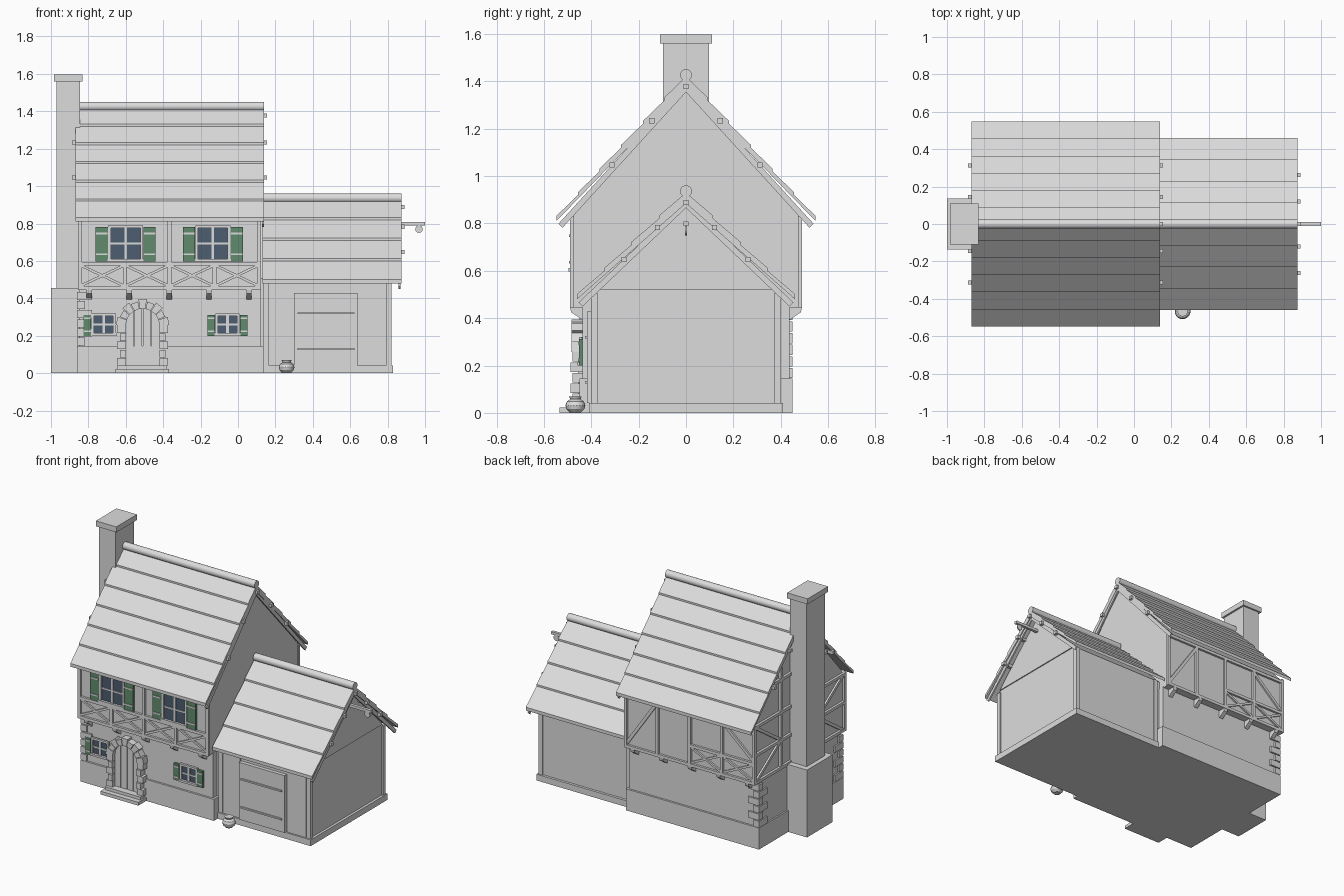
import bpy, bmesh, math
from mathutils import Vector

cube = bpy.data.objects.get("Cube")
if cube:
    bpy.data.objects.remove(cube)


def material(name, rgb):
    m = bpy.data.materials.new(name)
    m.use_nodes = True
    m.diffuse_color = (*rgb, 1)
    m.node_tree.nodes["Principled BSDF"].inputs["Base Color"].default_value = (*rgb, 1)
    return m


GREY = material("plaster_grey", (0.72, 0.72, 0.72))
GREEN = material("shutter_green", (0.12, 0.26, 0.155))
GLASS = material("window_blue", (0.075, 0.11, 0.16))


class Part:
    """Collects simple solids into one named object."""

    def __init__(self, name, mat=GREY):
        self.name, self.mat, self.bm = name, mat, bmesh.new()

    def loft(self, a, b):
        va, vb = ([self.bm.verts.new(p) for p in ring] for ring in (a, b))
        self.bm.faces.new(va)
        self.bm.faces.new(vb[::-1])
        for i in range(len(va)):
            j = (i + 1) % len(va)
            self.bm.faces.new((va[j], va[i], vb[i], vb[j]))
        return self

    def box(self, x0, x1, y0, y1, z0, z1):
        ring = ((x0, y0), (x1, y0), (x1, y1), (x0, y1))
        return self.loft([(x, y, z0) for x, y in ring], [(x, y, z1) for x, y in ring])

    def along_x(self, yz, x0, x1):
        return self.loft([(x0, y, z) for y, z in yz], [(x1, y, z) for y, z in yz])

    def along_y(self, xz, y0, y1):
        return self.loft([(x, y0, z) for x, z in xz], [(x, y1, z) for x, z in xz])

    def bar(self, p, q, normal, width=0.02, depth=0.018):
        # timber from p to q, standing out of a wall along its normal
        p, q, n = Vector(p), Vector(q), Vector(normal)
        s = n.cross(q - p).normalized() * width / 2
        rings = [[e - s, e + s, e + s + n * depth, e - s + n * depth] for e in (p, q)]
        return self.loft(*rings)

    def done(self, smooth=False):
        bmesh.ops.recalc_face_normals(self.bm, faces=self.bm.faces)
        me = bpy.data.meshes.new(self.name)
        self.bm.to_mesh(me)
        self.bm.free()
        ob = bpy.data.objects.new(self.name, me)
        bpy.context.collection.objects.link(ob)
        me.materials.append(self.mat)
        if smooth:
            bpy.ops.object.select_all(action='DESELECT')
            ob.select_set(True)
            bpy.context.view_layer.objects.active = ob
            bpy.ops.object.shade_smooth_by_angle(angle=math.radians(40))
        return ob


def circle(r, n, cy=0, cz=0):
    return [(cy + r * math.cos(2 * math.pi * i / n), cz + r * math.sin(2 * math.pi * i / n)) for i in range(n)]


def roof(name, x0, x1, half, eave, apex, courses, thick=0.045, step=0.012):
    # saw-toothed tile courses, mirrored over the ridge
    part = Part(name + "_roof")
    for s in (-1, 1):
        outer = []
        for i in range(courses):
            for t, lift in ((i / courses, step), ((i + 1) / courses, 0)):
                outer.append((s * half * (1 - t), eave + (apex - eave) * t + lift))
        part.along_x(outer + [(0, apex - thick), (s * half, eave - 0.01)], x0, x1)
    part.done()
    Part(name + "_ridge").along_x(circle(0.025, 20, 0, apex + 0.006), x0, x1).done(True)


def purlins(name, x0, x1, spots):
    part = Part(name)
    for y, z in spots:
        for s in ((-1, 1) if y else (1,)):
            part.box(x0, x1, s * y - 0.011, s * y + 0.011, z - 0.011, z + 0.011)
    part.done()


# main house shell
Part("stone_plinth").box(-0.86, 0.135, -0.45, 0.45, 0, 0.145).done()
Part("ground_floor_wall").box(-0.85, 0.12, -0.437, 0.437, 0.1, 0.45).done()
Part("upper_floor_wall").along_x([(-0.475, 0.445), (0.475, 0.445), (0.475, 0.84), (0, 1.385), (-0.475, 0.84)],
                                 -0.84, 0.115).done()
roof("main", -0.87, 0.14, 0.547, 0.82, 1.42, 6)
spots = ((0, 1.378), (0.145, 1.233), (0.312, 1.047))
purlins("main_purlins", -0.888, 0.155, spots)

# timber frame on front and back
posts = [-0.845, -0.606, -0.366, -0.125, 0.112]
for s, side in ((-1, "front"), (1, "back")):
    t = Part(side + "_timbers")
    y, n = s * 0.472, (0, s, 0)
    for z in (0.455, 0.82):
        t.bar((-0.855, y, z), (0.122, y, z), n)
    for i, x in enumerate(posts):
        tall = s > 0 or i % 2 == 0
        t.bar((x, y, 0.445), (x, y, 0.83 if tall else 0.59), n)
    for i in range(4):
        a, b = posts[i], posts[i + 1]
        if s < 0 or i < 2:
            t.bar((a, y, 0.585), (b, y, 0.585), n)
            t.bar((a, y, 0.465), (b, y, 0.578), n, 0.014, 0.014)
            t.bar((a, y, 0.578), (b, y, 0.465), n, 0.014, 0.012)
    if s > 0:
        t.bar((posts[0], y, 0.6), (posts[1], y, 0.81), n, depth=0.014)
        t.bar((posts[4], y, 0.465), (posts[3], y, 0.81), n, depth=0.014)
    t.done()
    # sloped brackets carrying the overhang
    b = Part(side + "_brackets")
    for i in range(5):
        x = -0.795 + i * 0.2135
        b.along_x([(s * 0.43, 0.45), (s * 0.49, 0.45), (s * 0.485, 0.425), (s * 0.44, 0.395), (s * 0.43, 0.395)],
                  x - 0.014, x + 0.014)
    b.done()

# timber frame on the chimney gable
t = Part("left_gable_timbers")
x, n = -0.838, (-1, 0, 0)
for z, half in ((0.455, 0.49), (0.64, 0.48), (0.83, 0.48), (1.05, 0.29)):
    t.bar((x, -half, z), (x, half, z), n)
for s in (-1, 1):
    t.bar((x, s * 0.48, 0.45), (x, s * 0.48, 0.84), n)
    t.bar((x, s * 0.2, 0.45), (x, s * 0.2, 1.13), n)
    t.bar((x, s * 0.46, 0.46), (x, s * 0.21, 0.63), n, depth=0.014)
    t.bar((x, s * 0.46, 0.82), (x, s * 0.21, 0.65), n, depth=0.014)
t.done()

# corner stones on the left corners
q = Part("corner_stones")
for s in (-1, 1):
    for i in range(6):
        z = 0.147 + i * 0.049
        lx, ly = (0.08, 0.045) if i % 2 else (0.042, 0.09)
        ya, yb = sorted((s * 0.45, s * (0.45 - ly)))
        q.box(-0.86, -0.86 + lx, ya, yb, z, z + 0.043)
q.done()

# chimney
c = Part("chimney")
c.box(-0.97, -0.845, -0.098, 0.098, 0, 1.565)
c.box(-1.0, -0.84, -0.137, 0.137, 0, 0.455)
c.box(-0.985, -0.832, -0.11, 0.11, 1.56, 1.597)
c.done()


# windows with shutters
def window(name, x, z0, z1, half, y, shut, sides=(-1, 1)):
    f = 0.014
    Part(name + "_glass", GLASS).box(x - half, x + half, y - 0.004, y + 0.02, z0, z1).done()
    p = Part(name + "_frame")
    for s in (-1, 1):
        a, b = sorted((x + s * half, x + s * (half - f)))
        p.box(a, b, y - 0.014, y, z0, z1)
    p.box(x - half, x + half, y - 0.014, y, z1 - f, z1)
    p.box(x - half - 0.004, x + half + 0.004, y - 0.02, y, z0, z0 + f)
    zm = (z0 + z1) / 2
    p.box(x - 0.007, x + 0.007, y - 0.01, y, z0, z1)
    p.box(x - half, x + half, y - 0.009, y, zm - 0.005, zm + 0.005)
    p.done()
    leaf, slat = Part(name + "_shutters", GREEN), Part(name + "_shutter_battens")
    for s in sides:
        a, b = sorted((x + s * half, x + s * (half + shut)))
        leaf.box(a + 0.002, b - 0.002, y - 0.014, y + 0.01, z0, z1 - 0.008)
        for k in (0.2, 0.78):
            z = z0 + (z1 - z0) * k
            slat.box(a + 0.004, b - 0.004, y - 0.019, y, z - 0.005, z + 0.005)
    leaf.done()
    slat.done()


for x, label in ((-0.601, "left"), (-0.134, "right")):
    window("upper_window_" + label, x, 0.597, 0.79, 0.093, -0.476, 0.07)
window("lower_window_left", -0.718, 0.2, 0.32, 0.065, -0.438, 0.045, (-1,))
window("lower_window_right", -0.056, 0.2, 0.32, 0.065, -0.438, 0.045)

# arched front door made of planks, in a stone surround
cx, spring, r = -0.51, 0.255, 0.092
door = Part("front_door")
for i in range(4):
    a, b = -r + i * r / 2 + 0.002, -r + (i + 1) * r / 2 - 0.002
    top = [(cx + u, spring + math.sqrt(max(r * r - u * u, 0))) for u in (b, (2 * b + a) / 3, (b + 2 * a) / 3, a)]
    door.along_y([(cx + a, 0.03), (cx + b, 0.03)] + top, -0.455, -0.43)
door.done()
st = Part("door_stones")
for s in (-1, 1):
    for i in range(5):
        wide = 0.137 if i % 2 == 0 else 0.122
        a, b = sorted((cx + s * 0.09, cx + s * wide))
        st.box(a, b, -0.487 if i % 2 else -0.48, -0.43, 0.04 + i * 0.044, 0.081 + i * 0.044)
for i in range(9):
    a0, a1 = (math.pi * (i + e) / 9 for e in (0.04, 0.96))
    ro = 0.142 if i % 2 == 0 else 0.13
    st.along_y([(cx + q * math.cos(a), spring + q * math.sin(a))
                for q, a in ((0.09, a0), (ro, a0), (ro, a1), (0.09, a1))], -0.483, -0.43)
st.done()
Part("door_steps").box(-0.655, -0.37, -0.534, -0.42, 0, 0.022).box(-0.645, -0.38, -0.5, -0.42, 0.02, 0.042).done()

# side barn
Part("barn_plinth").box(0.12, 0.83, -0.41, 0.41, 0, 0.042).done()
Part("barn_wall").along_x([(-0.393, 0.03), (0.393, 0.03), (0.393, 0.505), (0, 0.9), (-0.393, 0.505)], 0.1, 0.813).done()
Part("barn_gable_boards").along_x([(-0.376, 0.522), (0.376, 0.522), (0, 0.9)], 0.8, 0.82).done()
p = Part("barn_posts")
for s in (-1, 1):
    for x in (0.137, 0.792):
        p.box(x, x + 0.03, s * 0.387 - 0.015, s * 0.387 + 0.015, 0.04, 0.505)
p.done()
p = Part("barn_front_planks")
for a, b, n in ((0.168, 0.297, 5), (0.643, 0.79, 5)):
    w = (b - a) / n
    for i in range(n):
        p.box(a + i * w + 0.001, a + (i + 1) * w - 0.001, -0.399, -0.39, 0.042, 0.49)
p.done()
roof("barn", 0.13, 0.875, 0.46, 0.49, 0.93, 4)
purlins("barn_purlins", 0.8, 0.89, ((0, 0.888), (0.12, 0.783), (0.262, 0.648)))

# rafters under both gable edges
for name, x, half, low, high in (("main", 0.128, 0.53, 0.79, 1.372), ("barn", 0.858, 0.445, 0.458, 0.882)):
    p = Part(name + "_gable_rafters")
    for s in (-1, 1):
        p.bar((x, 0, high), (x, s * half, low), (1, 0, 0), 0.024, 0.01)
    p.done()

# barn door with straps
d = Part("barn_door")
d.box(0.3, 0.64, -0.418, -0.39, 0.042, 0.428)
for z in (0.32, 0.13):
    d.box(0.318, 0.622, -0.427, -0.41, z - 0.005, z + 0.005)
d.done()

# hoist beam and pulley
Part("hoist_beam").box(0.8, 1.0, -0.01, 0.01, 0.789, 0.807).done()
Part("hoist_pulley").along_y(circle(0.02, 16, 0.968, 0.77), -0.004, 0.004).done(True)

# clay pot turned from a profile
pot = Part("pot")
profile = [(0.022, 0), (0.038, 0.016), (0.042, 0.032), (0.036, 0.048), (0.022, 0.058), (0.027, 0.07), (0.018, 0.068)]
for (r0, z0), (r1, z1) in zip(profile, profile[1:]):
    pot.loft([(x, y, z0) for x, y in circle(r0, 20, 0.26, -0.467)],
             [(x, y, z1) for x, y in circle(r1, 20, 0.26, -0.467)])
pot.done(True)
